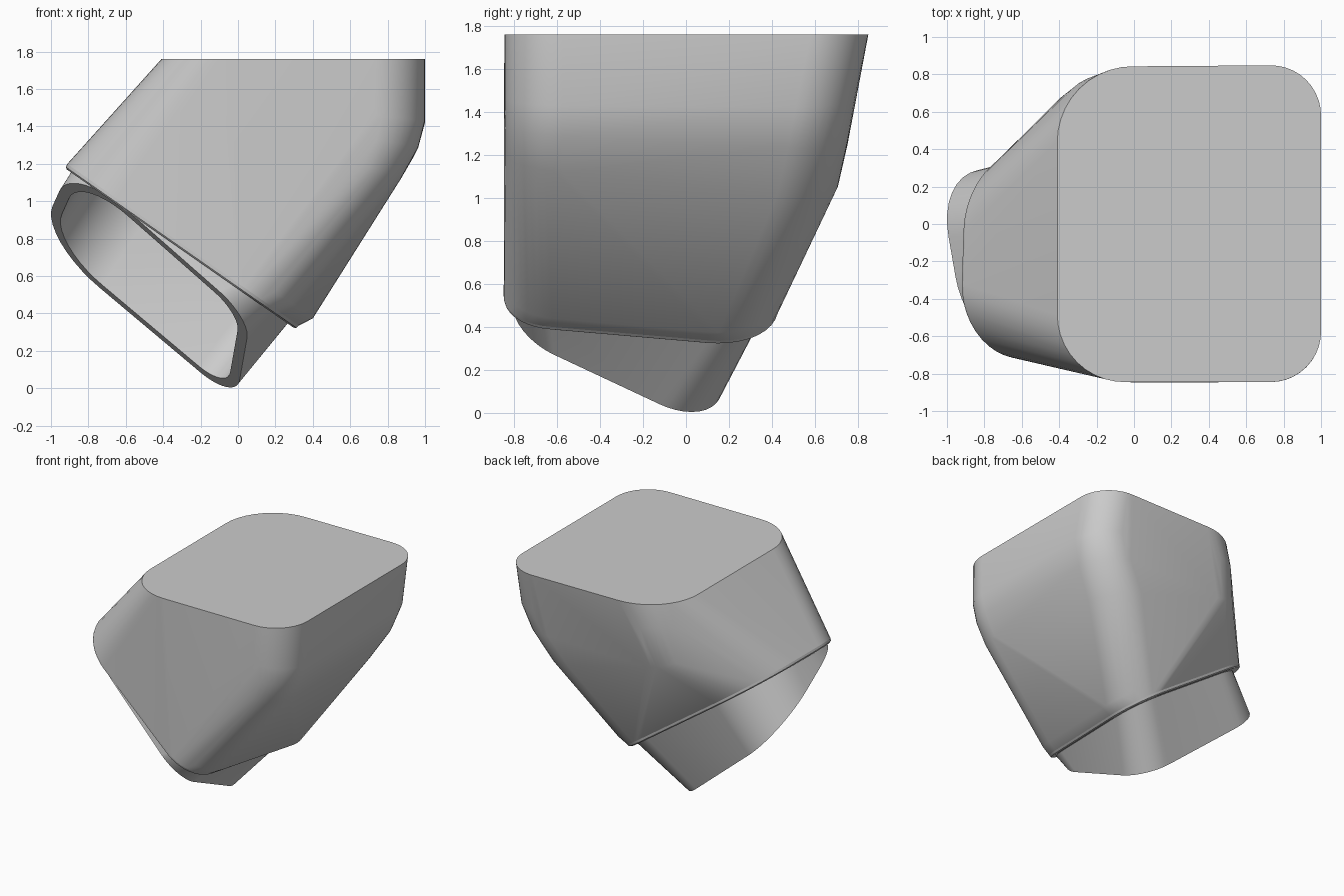
import bpy
import bmesh
from mathutils import Vector

if "Cube" in bpy.data.objects:
    bpy.data.objects.remove(bpy.data.objects["Cube"])

grey = bpy.data.materials.new("plain_grey")
grey.use_nodes = True
grey.diffuse_color = (0.6, 0.6, 0.6, 1)
grey.node_tree.nodes["Principled BSDF"].inputs["Base Color"].default_value = (0.6, 0.6, 0.6, 1)

# The outlet plane: u runs down along it, d is the distance out of it
ORIGIN = Vector((-0.93, 0, 1.18))
ALONG = Vector((0.82, 0, -0.572))
OUT = Vector((-0.572, 0, -0.82))
STEPS = 10


def on_plane(u, y, d):
    return ORIGIN + ALONG * u + OUT * d + Vector((0, y, 0))


def rounded(corners, radii):
    """Loop through a quad whose corners are replaced by arcs."""
    pts = []
    for i, r in enumerate(radii):
        p = Vector(corners[i])
        a = p + (Vector(corners[i - 1]) - p).normalized() * r
        b = p + (Vector(corners[(i + 1) % 4]) - p).normalized() * r
        for k in range(STEPS + 1):
            t = k / STEPS
            w0, w1, w2 = (1 - t) ** 2, 1.414 * t * (1 - t), t * t
            pts.append((a * w0 + p * w1 + b * w2) / (w0 + w1 + w2))
    return pts


def scaled(quad, f):
    cu = sum(c[0] for c in quad) / 4
    cy = sum(c[1] for c in quad) / 4
    return [(cu + (u - cu) * f, cy + (y - cy) * f) for u, y in quad]


def section(quad, radii, d):
    return rounded([on_plane(u, y, d) for u, y in quad], radii)


def slanted(quad, radii):
    """Section cut by the tilted mouth plane."""
    flat = rounded([(u, y, 0) for u, y in quad], radii)
    return [on_plane(p.x, p.y, max(-0.01, 0.22 + 0.4 * p.y + 0.16 * p.x)) for p in flat]


def finish(name, bm):
    bmesh.ops.recalc_face_normals(bm, faces=bm.faces)
    mesh = bpy.data.meshes.new(name)
    bm.to_mesh(mesh)
    bm.free()
    mesh.materials.append(grey)
    obj = bpy.data.objects.new(name, mesh)
    bpy.context.collection.objects.link(obj)
    bpy.ops.object.select_all(action="DESELECT")
    obj.select_set(True)
    bpy.context.view_layer.objects.active = obj
    bpy.ops.object.shade_smooth_by_angle(angle=0.5)


def loft(name, loops, cap_last=False):
    bm = bmesh.new()
    rings = [[bm.verts.new(p) for p in loop] for loop in loops]
    n = len(rings[0])
    for a, b in zip(rings, rings[1:]):
        for i in range(n):
            j = (i + 1) % n
            bm.faces.new((a[i], a[j], b[j], b[i]))
    if cap_last:
        bm.faces.new(rings[-1])
    finish(name, bm)


def open_hull(name, points):
    """Convex skin over the points, left open at the outlet plane."""
    bm = bmesh.new()
    for p in points:
        bm.verts.new(p)
    hull = bmesh.ops.convex_hull(bm, input=bm.verts[:])
    inside = {g for g in hull["geom_interior"] + hull["geom_unused"] if isinstance(g, bmesh.types.BMVert)}
    bmesh.ops.delete(bm, geom=list(inside), context="VERTS")
    outlet = [f for f in bm.faces if all((v.co - ORIGIN).dot(OUT) > -0.03 for v in f.verts)]
    bmesh.ops.delete(bm, geom=outlet, context="FACES_ONLY")
    bmesh.ops.dissolve_limit(bm, angle_limit=0.005, verts=bm.verts[:], edges=bm.edges[:])
    finish(name, bm)


# Corner order: front left end, front right end, back right end, back left end
rim = [(-0.01, -0.66), (1.36, -0.885), (1.56, 0.44), (0.03, 0.4)]
bulge = [(0.02, -0.65), (1.4, -0.87), (1.6, 0.44), (0.06, 0.39)]
rim_r = (0.34, 0.25, 0.34, 0.43)

# Hopper body: flat top, rounded shoulders at three corners, outlet rim
body = rounded([(-0.41, -0.845, 1.76), (1, -0.845, 1.76), (1, 0.85, 1.76), (-0.41, 0.84, 1.76)],
               (0.36, 0.27, 0.27, 0.4))
shoulders = [
    [(-0.45, -0.845, 1.6), (1, -0.845, 1.43), (1, 0.78, 1.42), (-0.42, 0.81, 1.61)],
    [(-0.5, -0.82, 1.48), (0.97, -0.845, 1.3), (0.93, 0.745, 1.22), (-0.44, 0.79, 1.47)],
    [(-0.55, -0.79, 1.38), (0.89, -0.845, 1.15), (0.78, 0.69, 0.98), (-0.47, 0.77, 1.33)],
]
for corners in shoulders:
    body += rounded(corners, (0.36, 0.27, 0.27, 0.3))[STEPS + 1:]
body += section(bulge, rim_r, -0.1) + section(rim, rim_r, -0.025)
open_hull("hopper_body", body)

# Soft lip turning in under the body
loft("outlet_lip", [
    section(rim, rim_r, -0.025),
    section(scaled(rim, 0.995), rim_r, -0.008),
    section(scaled(rim, 0.98), rim_r, 0),
    section(scaled(rim, 0.9), rim_r, 0),
])

# Hollow spout with a slanted mouth
base = [(0.02, -0.63), (1.33, -0.85), (1.49, 0.37), (0.08, 0.36)]
mouth = [(0.02, -0.68), (1.28, -0.83), (1.47, 0.12), (0.1, 0.36)]
radii = (0.4, 0.22, 0.25, 0.43)
inner_r = (0.34, 0.18, 0.2, 0.37)
spout = [
    section(base, radii, -0.03),
    slanted(mouth, radii),
    slanted(scaled(mouth, 0.9), inner_r),
    section(scaled(base, 0.9), inner_r, -0.03),
    section(scaled(base, 0.9), inner_r, -0.3),
]
loft("spout", spout, cap_last=True)
